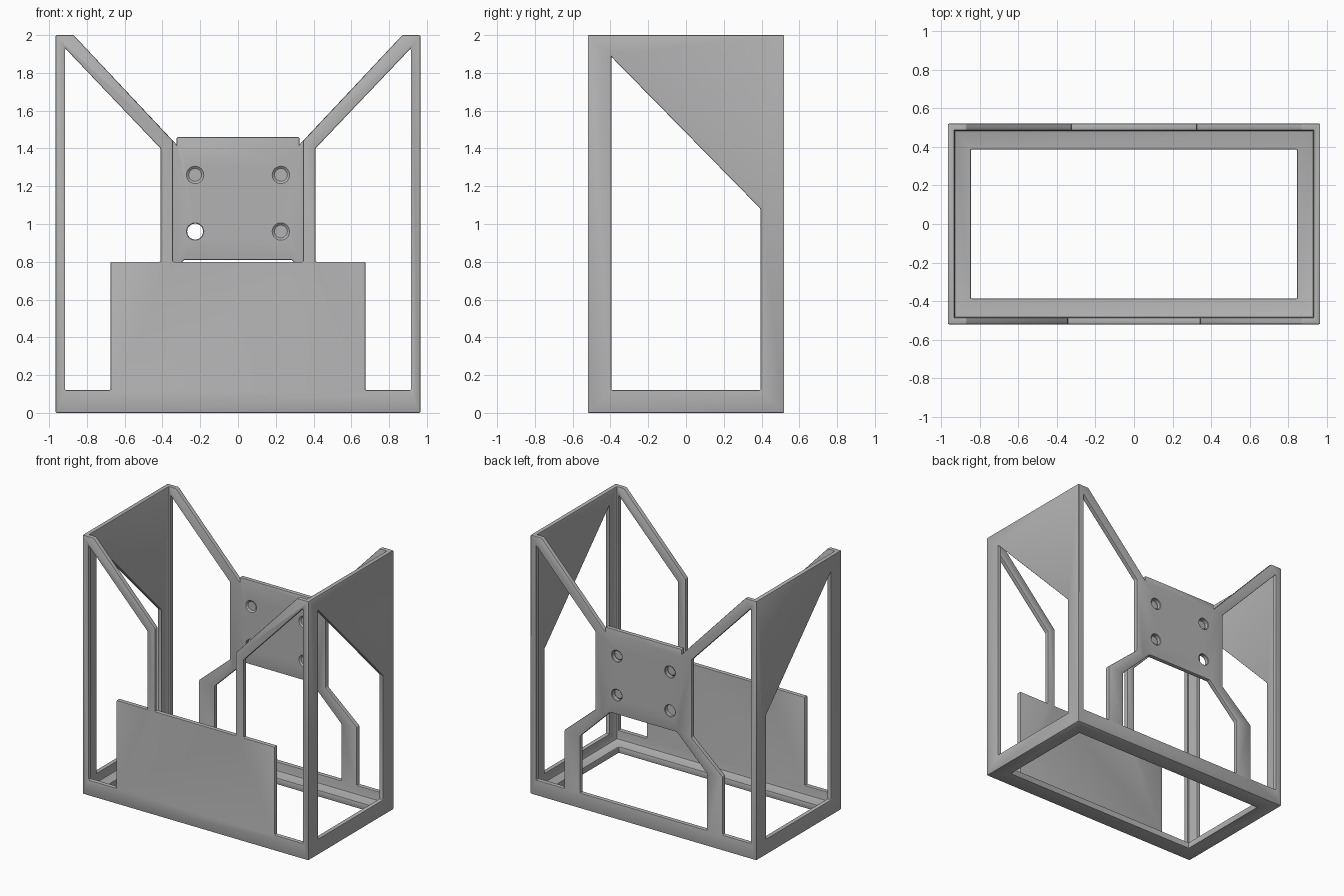
import bpy, bmesh, math
from mathutils import Matrix, Vector

cube = bpy.data.objects.get("Cube")
if cube:
    bpy.data.objects.remove(cube, do_unlink=True)

W, D, H = 0.965, 0.52, 2.0        # half width, half depth, height
WALL, FLOOR = 0.035, 0.05

grey = bpy.data.materials.new("plain grey")
grey.use_nodes = True
grey.diffuse_color = (0.45, 0.45, 0.45, 1)
grey.node_tree.nodes["Principled BSDF"].inputs["Base Color"].default_value = (0.45, 0.45, 0.45, 1)


def add_object(name, bm):
    bmesh.ops.recalc_face_normals(bm, faces=bm.faces)
    mesh = bpy.data.meshes.new(name)
    bm.to_mesh(mesh)
    bm.free()
    mesh.materials.append(grey)
    obj = bpy.data.objects.new(name, mesh)
    bpy.context.collection.objects.link(obj)
    return obj


def prism(name, outline, axis, lo, hi):
    """Extrude a 2D outline (horizontal, z) along x or y."""
    bm = bmesh.new()
    place = (lambda u, z: (u, lo, z)) if axis == "y" else (lambda u, z: (lo, u, z))
    face = bm.faces.new([bm.verts.new(place(u, z)) for u, z in outline])
    new = bmesh.ops.extrude_face_region(bm, geom=[face])["geom"]
    step = Vector((0, hi - lo, 0) if axis == "y" else (hi - lo, 0, 0))
    bmesh.ops.translate(bm, vec=step, verts=[v for v in new if isinstance(v, bmesh.types.BMVert)])
    return add_object(name, bm)


def box(name, x, y, z0, z1):
    return prism(name, [(-x, z0), (x, z0), (x, z1), (-x, z1)], "y", -y, y)


def mirrored(points):
    return [(-u, z) for u, z in points]


def symmetric(half):
    """Close a right-hand half outline with its mirror image."""
    return half + mirrored(half)[::-1]


def cut(target, cutter):
    mod = target.modifiers.new("cut", "BOOLEAN")
    mod.operation, mod.solver, mod.object = "DIFFERENCE", "EXACT", cutter
    cutter.hide_render = True
    cutter.hide_viewport = False
    cutters.append(cutter)


cutters = []
frame = box("mounting_frame", W, D, 0, H)

# Open interior and floor opening
cut(frame, box("cavity_cutter", W - WALL, D - WALL, FLOOR, H + 0.2))
cut(frame, box("floor_cutter", 0.845, 0.387, -0.2, 0.2))

# Sloped tops of the front and back walls
front_top = symmetric([(0.87, H + 0.1), (0.87, H), (0.345, 1.44), (0.345, 0.8)])
back_top = symmetric([(0.87, H + 0.1), (0.87, H), (0.325, 1.42), (0.325, 1.46)])
cut(frame, prism("front_top_cutter", front_top, "y", -D - 0.1, -0.4))
cut(frame, prism("back_top_cutter", back_top, "y", 0.4, D + 0.1))

# Side windows of the front and back walls
front_window = [(0.915, 0.12), (0.915, 1.93), (0.41, 1.4), (0.41, 0.8), (0.675, 0.8), (0.675, 0.12)]
back_window = [(0.915, 0.12), (0.915, 1.93), (0.41, 1.4), (0.41, 0.8), (0.675, 0.57), (0.675, 0.12)]
for shape in (front_window, mirrored(front_window)):
    cut(frame, prism("front_window_cutter", shape, "y", -D - 0.1, -0.4))
for shape in (back_window, mirrored(back_window)):
    cut(frame, prism("back_window_cutter", shape, "y", 0.4, D + 0.1))

# Opening between the back legs
leg_gap = symmetric([(0.54, 0.12), (0.54, 0.56), (0.285, 0.81)])
cut(frame, prism("leg_gap_cutter", leg_gap, "y", 0.4, D + 0.1))

# Windows in both side walls
side_window = [(-0.395, 0.12), (0.395, 0.12), (0.395, 1.08), (-0.395, 1.885)]
for s in (-1, 1):
    cut(frame, prism("side_window_cutter", side_window, "x", s * 0.9, s * 1.1))

# Softened edges
bevel = frame.modifiers.new("soft_edges", "BEVEL")
bevel.width, bevel.segments = 0.006, 2
bevel.limit_method, bevel.angle_limit = "ANGLE", math.radians(30)
bevel.use_clamp_overlap = False

# Four countersunk screw holes in the back plate
mid = D - WALL / 2
for x in (-0.227, 0.227):
    for z in (0.96, 1.26):
        for y, depth, r1, r2 in ((mid, 0.2, 0.042, 0.042),
                                 (D, 0.02, 0.034, 0.058),
                                 (D - WALL, 0.02, 0.058, 0.034)):
            bm = bmesh.new()
            turn = Matrix.Translation((x, y, z)) @ Matrix.Rotation(-math.pi / 2, 4, "X")
            bmesh.ops.create_cone(bm, cap_ends=True, segments=32, radius1=r1, radius2=r2,
                                  depth=depth, matrix=turn)
            cut(frame, add_object("screw_hole_cutter", bm))

# Bake the cuts and drop the helpers
depsgraph = bpy.context.evaluated_depsgraph_get()
frame_mesh = bpy.data.meshes.new_from_object(frame.evaluated_get(depsgraph))
frame.modifiers.clear()
frame.data = frame_mesh
for cutter in cutters:
    bpy.data.objects.remove(cutter, do_unlink=True)

bpy.ops.object.select_all(action="DESELECT")
frame.select_set(True)
bpy.context.view_layer.objects.active = frame
bpy.ops.object.shade_smooth_by_angle(angle=math.radians(25))
